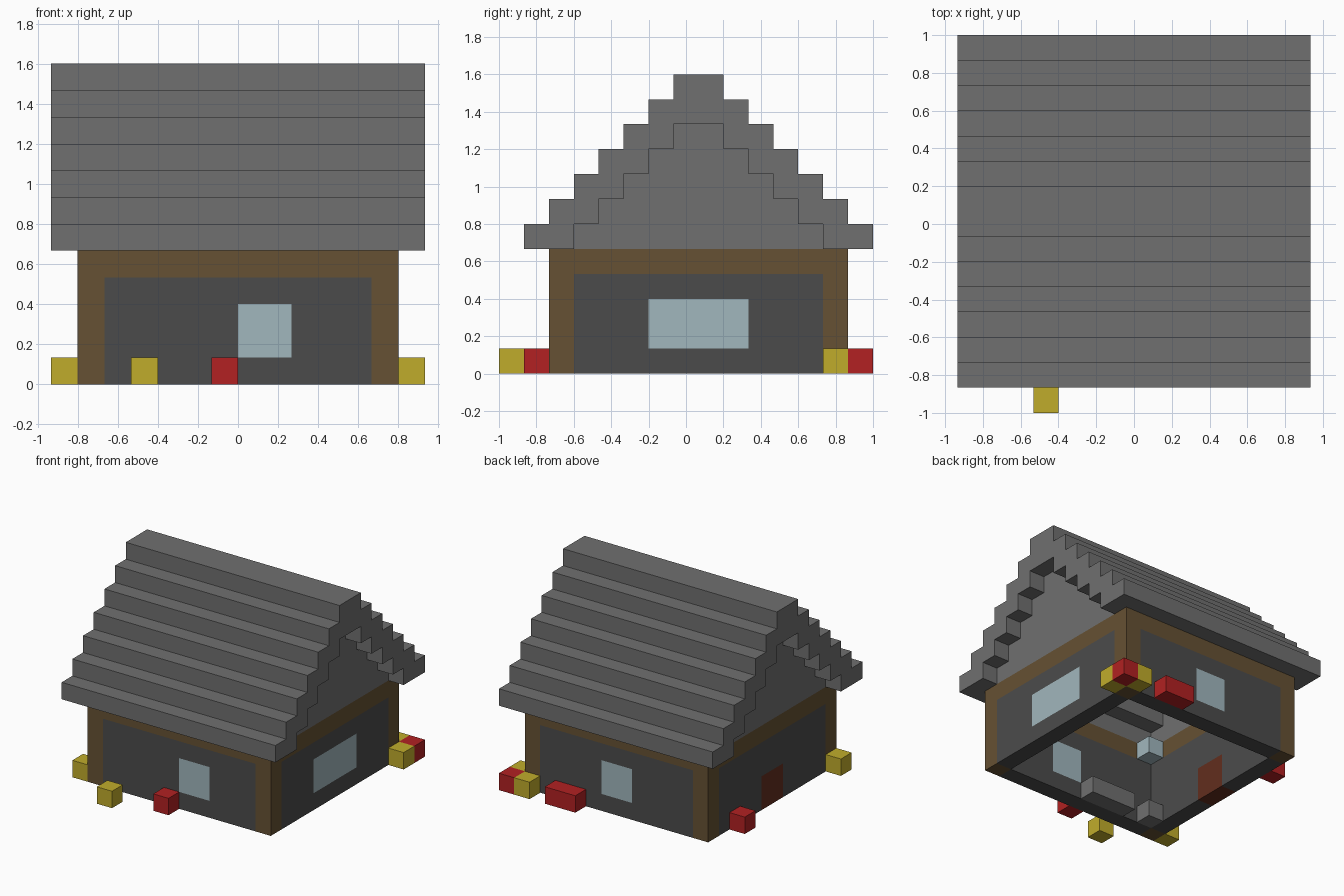
import bpy
import bmesh
from mathutils import Vector

cube = bpy.data.objects.get("Cube")
if cube:
    bpy.data.objects.remove(cube, do_unlink=True)

U = 2 / 15      # edge of one building block
MID = 0.5       # house centre along y, in blocks


def material(name, *rgb):
    col = [(c / 255 / 12.92) if c < 11 else ((c / 255 + 0.055) / 1.055) ** 2.4 for c in rgb] + [1]
    m = bpy.data.materials.new(name)
    m.use_nodes = True
    m.diffuse_color = col
    bsdf = m.node_tree.nodes["Principled BSDF"]
    bsdf.inputs["Base Color"].default_value = col
    bsdf.inputs["Roughness"].default_value = 0.9
    return m


stone = material("roof grey", 112, 112, 112)
slate = material("wall dark grey", 75, 75, 75)
timber = material("timber brown", 102, 81, 51)
glass = material("window pale blue", 161, 183, 189)
yellow = material("flower yellow", 192, 172, 43)
red = material("flower red", 178, 33, 34)
door_brown = material("door brown", 98, 46, 30)


def finish(name, bm, mat):
    bmesh.ops.recalc_face_normals(bm, faces=bm.faces)
    bmesh.ops.scale(bm, vec=(U, U, U), verts=bm.verts)
    me = bpy.data.meshes.new(name)
    bm.to_mesh(me)
    bm.free()
    me.materials.append(mat)
    bpy.context.collection.objects.link(bpy.data.objects.new(name, me))


def boxes(name, spans, mat):
    """One object from boxes given as (x0, x1, y0, y1, z0, z1) in blocks."""
    bm = bmesh.new()
    for x0, x1, y0, y1, z0, z1 in spans:
        vs = bmesh.ops.create_cube(bm, size=1)["verts"]
        bmesh.ops.scale(bm, vec=(x1 - x0, y1 - y0, z1 - z0), verts=vs)
        bmesh.ops.translate(bm, vec=((x0 + x1) / 2, (y0 + y1) / 2, (z0 + z1) / 2), verts=vs)
    finish(name, bm, mat)


def extrude_x(name, outline, x_spans, mat):
    """Extrude a (y, z) outline along x, once per span."""
    bm = bmesh.new()
    for x0, x1 in x_spans:
        face = bm.faces.new([bm.verts.new((x0, y + MID, z)) for y, z in outline])
        new = bmesh.ops.extrude_face_region(bm, geom=[face], use_keep_orig=True)["geom"]
        moved = [v for v in new if isinstance(v, bmesh.types.BMVert)]
        bmesh.ops.translate(bm, vec=Vector((x1 - x0, 0, 0)), verts=moved)
    finish(name, bm, mat)


def stairs(half, steps):
    """Stepped outline from the left foot over the top to the right foot."""
    rise = [(half - i, 5 + i + k) for i in range(steps) for k in (0, 1)]
    return [(-y, z) for y, z in rise] + rise[::-1]


# Stepped roof shell and recessed gables
inner = stairs(5, 5)
extrude_x("roof", stairs(7, 7) + inner[::-1], [(-7, 7)], stone)
extrude_x("gables", inner, [(-6, -5), (5, 6)], stone)

# Timber frame: corner posts and top beams
posts = [(x, x + 1, y + MID, y + 1 + MID, 0, 4) for x in (-6, 5) for y in (-6, 5)]
boxes("corner_posts", posts, timber)
beams = [(-6, 6, y + MID, y + 1 + MID, 4, 5) for y in (-6, 5)]
beams += [(x, x + 1, -5 + MID, 5 + MID, 4, 5) for x in (-6, 5)]
boxes("top_beams", beams, timber)


def wall(side, along_x, near, opening, filler, mat):
    """Wall panel around an opening (a0, a1, z0, z1), with the opening filled."""
    def span(a0, a1, z0, z1):
        if along_x:
            return (a0, a1, near + MID, near + 1 + MID, z0, z1)
        return (near, near + 1, a0 + MID, a1 + MID, z0, z1)
    a0, a1, z0, z1 = opening
    parts = [span(-5, a0, 0, 4), span(a1, 5, 0, 4), span(a0, a1, z1, 4)]
    if z0 > 0:
        parts.append(span(a0, a1, 0, z0))
    boxes(side + "_wall", parts, slate)
    boxes(side + "_" + filler, [span(*opening)], mat)


wall("front", True, -6, (0, 2, 1, 3), "window", glass)
wall("back", True, 5, (-1, 1, 1, 3), "window", glass)
wall("left", False, 5, (-2, 2, 1, 3), "window", glass)
wall("right", False, -6, (-1, 1, 0, 2), "door", door_brown)


def block(x, y, z=0, length=1):
    return (x, x + length, y, y + 1, z, z + 1)


# Flower blocks around the house
boxes("yellow_flowers", [block(-4, -7.5), block(-7, -5.5), block(6, 5.5), block(5, 6.5)], yellow)
boxes("red_flowers", [block(-1, -6.5), block(-7, 3.5), block(6, 6.5), block(2, 6.5, 0, 2)], red)

# Furniture inside
boxes("indoor_blocks", [block(-5, -4.5), block(-3, -4.5, 0, 3)], stone)
boxes("indoor_lamp", [block(-5, -4.5, 4)], glass)
